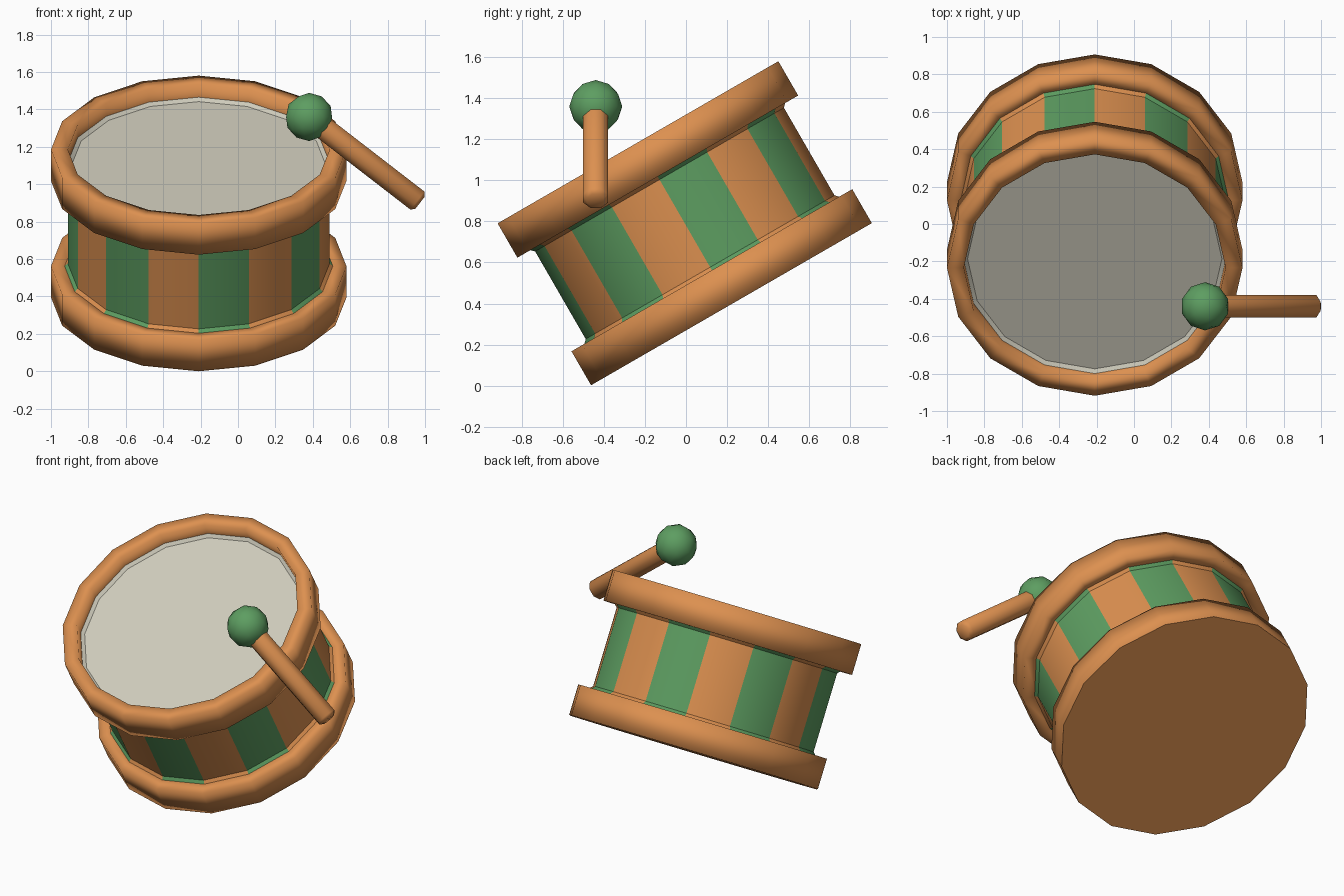
import bpy, bmesh, math
from mathutils import Matrix, Vector

if "Cube" in bpy.data.objects:
    bpy.data.objects.remove(bpy.data.objects["Cube"])


def mat(name, col):
    m = bpy.data.materials.new(name)
    m.diffuse_color = (*col, 1)
    m.use_nodes = True
    m.node_tree.nodes["Principled BSDF"].inputs["Base Color"].default_value = m.diffuse_color
    return m


WOOD = mat("wood", (0.72, 0.28, 0.08))
GREEN = mat("green_paint", (0.11, 0.34, 0.12))
HIDE = mat("drum_hide", (0.62, 0.60, 0.50))


def finish(name, bm, matrix, mats, angle=None):
    bmesh.ops.remove_doubles(bm, verts=bm.verts, dist=1e-5)
    for f in bm.faces:
        f.smooth = True
    me = bpy.data.meshes.new(name)
    bm.to_mesh(me)
    bm.free()
    for m in mats:
        me.materials.append(m)
    ob = bpy.data.objects.new(name, me)
    ob.matrix_world = matrix
    bpy.context.collection.objects.link(ob)
    if angle:
        me.set_sharp_from_angle(angle=math.radians(angle))
    return ob


def lathe(name, profile, n, matrix, mats, start=-math.pi / 2, closed=False, angle=None):
    """Spin (radius, height) points round local z; alternate materials per side."""
    bm = bmesh.new()
    rings = []
    for r, h in profile:
        rings.append([bm.verts.new((r * math.cos(start + math.tau * j / n),
                                    r * math.sin(start + math.tau * j / n), h))
                      for j in range(n)])
    pairs = list(zip(rings, rings[1:]))
    if closed:
        pairs.append((rings[-1], rings[0]))
    for a, b in pairs:
        for j in range(n):
            k = (j + 1) % n
            f = bm.faces.new((a[j], a[k], b[k], b[j]))
            f.material_index = j % len(mats)
    return finish(name, bm, matrix, mats, angle)


# Drum, tilted 30 degrees towards the front
R, r, H, rim_h = 0.79, 0.70, 0.913, 0.193
drum = Matrix.Translation((-0.21, 0.2225, 0.395)) @ Matrix.Rotation(math.radians(30), 4, 'X')

for name, lo, hi in (("bottom_rim", 0.002, rim_h), ("top_rim", H - rim_h, H)):
    lathe(name, [(R, lo), (R, hi), (r, hi), (r, lo)], 16, drum, [WOOD], closed=True)

# Striped shell with small fillets against the rims
lathe("shell", [(r + 0.02, rim_h - 0.003), (r, rim_h + 0.017),
                (r, H - rim_h - 0.017), (r + 0.02, H - rim_h + 0.003)],
      16, drum, [GREEN, WOOD], angle=30)

# Recessed skin and flat base
lathe("drum_skin", [(r, 0.832), (r - 0.02, 0.816), (0, 0.816)], 16, drum, [HIDE], angle=30)
lathe("base", [(0, 0), (R, 0)], 16, drum, [WOOD])

# Beater: round head on an eight-sided stick
head = Vector((0.38, -0.44, 1.36))
aim = Vector((0.79, 0, -0.61)).to_track_quat('Z', 'Y').to_matrix().to_4x4()
place = Matrix.Translation(head)
s = 0.066
lathe("beater_stick", [(0, 0), (s, 0), (s, 0.732), (0.044, 0.75), (0, 0.75)],
      8, place @ aim, [WOOD], start=math.pi / 8, angle=50)

bm = bmesh.new()
bmesh.ops.create_icosphere(bm, subdivisions=2, radius=0.129)
finish("beater_head", bm, place, [GREEN])
